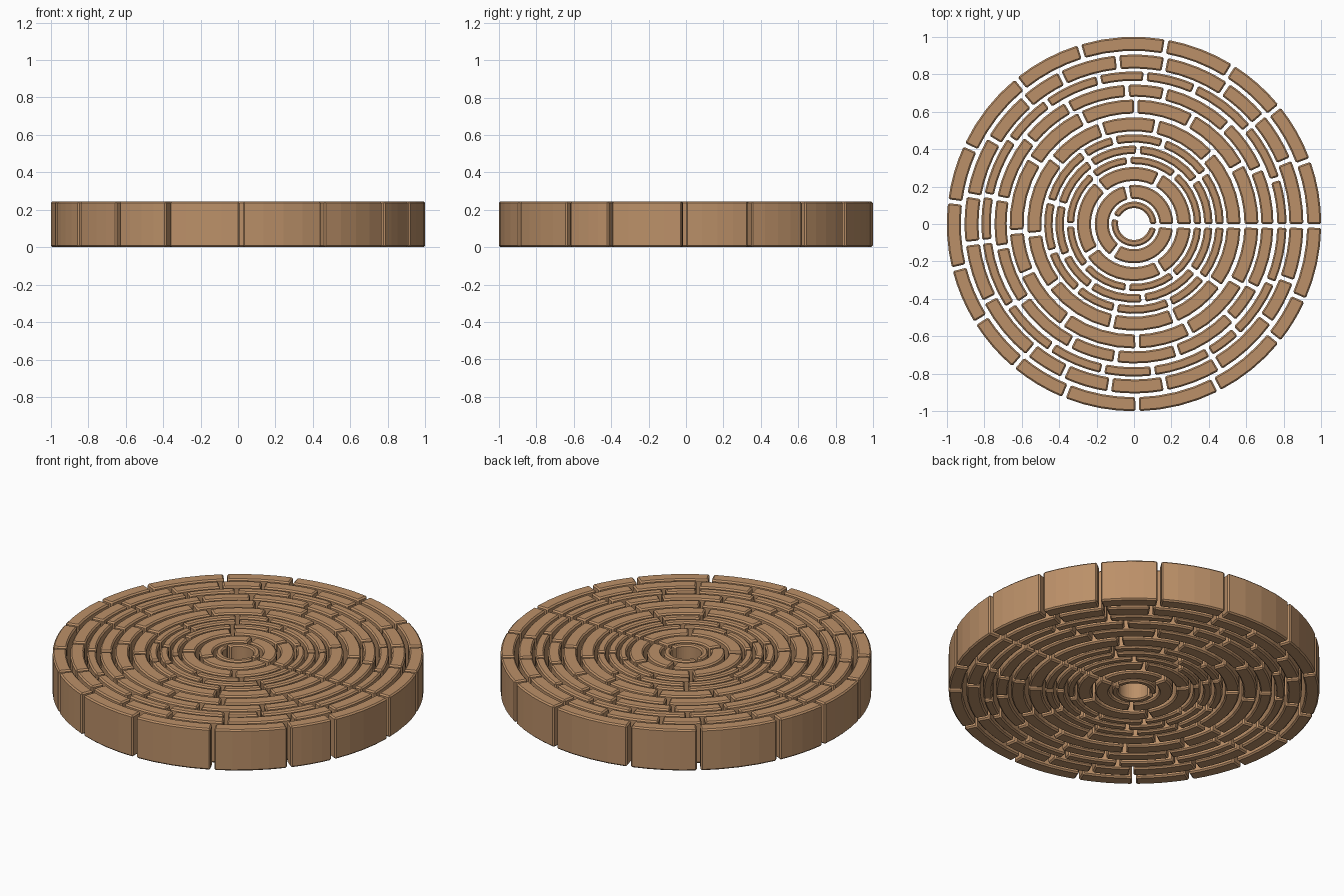
import bpy, bmesh, math, random

if "Cube" in bpy.data.objects:
    bpy.data.objects.remove(bpy.data.objects["Cube"])

random.seed(4)
HEIGHT, GAP, BEVEL = 0.245, 0.02, 0.008

# Each course: inner radius, outer radius, number of bricks
COURSES = [
    (0.085, 0.12, 2), (0.135, 0.21, 3), (0.23, 0.305, 5), (0.32, 0.36, 8),
    (0.375, 0.42, 9), (0.435, 0.48, 11), (0.495, 0.57, 10), (0.59, 0.665, 12),
    (0.68, 0.745, 15), (0.765, 0.815, 17), (0.83, 0.905, 19), (0.925, 1.0, 17),
]
# Joints of the visible outer rim, in degrees
RIM = [0, 20, 39, 58, 80, 107, 129, 155, 173, 194, 212, 230, 248, 271, 297, 321, 336]

mat = bpy.data.materials.new("warm_clay")
mat.diffuse_color = (0.50, 0.28, 0.14, 1)
mat.use_nodes = True
mat.node_tree.nodes["Principled BSDF"].inputs["Base Color"].default_value = mat.diffuse_color


def uneven_joints(count):
    """All courses share a joint at zero; the others wander a little."""
    step = 360 / count
    return [0] + [step * (k + random.uniform(-0.2, 0.2)) for k in range(1, count)]


def add_brick(bm, r0, r1, a0, a1):
    """Curved brick swept between two angles."""
    n = max(4, round((a1 - a0) / math.radians(9)))
    profile = [(r0, 0), (r1, 0), (r1, HEIGHT), (r0, HEIGHT)]
    rows = []
    for i in range(n + 1):
        a = a0 + (a1 - a0) * i / n
        rows.append([bm.verts.new((r * math.cos(a), r * math.sin(a), z))
                     for r, z in profile])
    for p, q in zip(rows, rows[1:]):
        for j in range(4):
            k = (j + 1) % 4
            bm.faces.new((p[j], q[j], q[k], p[k]))
    bm.faces.new(rows[0])
    bm.faces.new(rows[-1][::-1])


# One object per ring of bricks
for i, (r0, r1, count) in enumerate(COURSES):
    bm = bmesh.new()
    joints = RIM if r1 == 1.0 else uneven_joints(count)
    half = GAP / (r0 + r1)
    for j, (a, b) in enumerate(zip(joints, joints[1:] + [360])):
        start = math.radians(a) + (half if j else 0)
        stop = math.radians(b) - (half if b < 360 else 2 * half)
        add_brick(bm, r0, r1, start, stop)
    bmesh.ops.recalc_face_normals(bm, faces=bm.faces)
    # Worn edges
    sharp = [e for e in bm.edges if e.calc_face_angle(0) > math.radians(50)]
    bmesh.ops.bevel(bm, geom=sharp, offset=BEVEL, segments=1,
                    affect='EDGES', clamp_overlap=True)
    mesh = bpy.data.meshes.new(f"brick_ring_{i + 1}")
    bm.to_mesh(mesh)
    bm.free()
    mesh.materials.append(mat)
    bpy.context.collection.objects.link(
        bpy.data.objects.new(f"brick_ring_{i + 1}", mesh))
